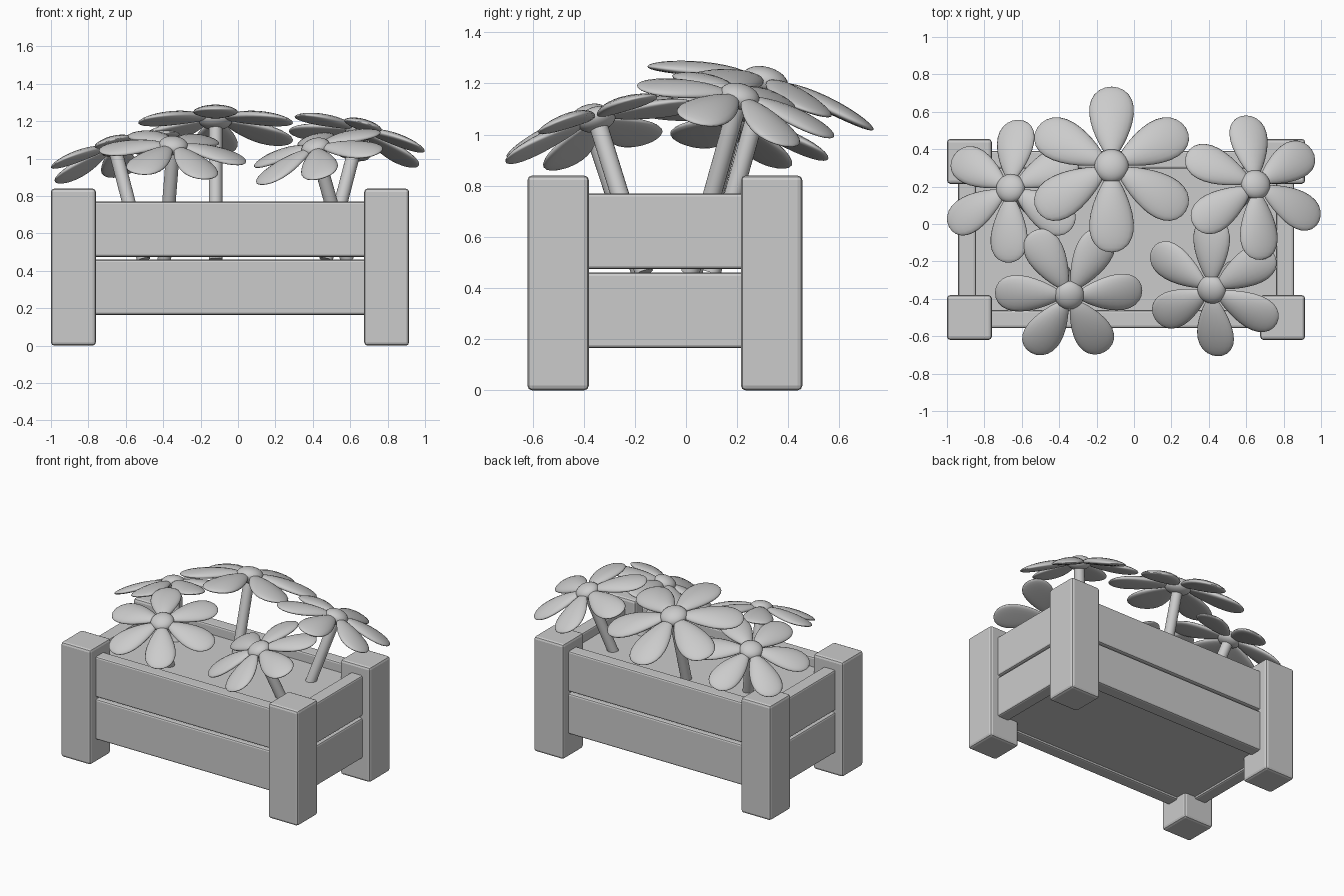
import bpy, bmesh, math
from mathutils import Vector, Matrix

cube = bpy.data.objects.get("Cube")
if cube:
    bpy.data.objects.remove(cube, do_unlink=True)

GREY = (0.6, 0.6, 0.6, 1)
grey = bpy.data.materials.new("plain_grey")
grey.use_nodes = True
grey.diffuse_color = GREY
grey.node_tree.nodes["Principled BSDF"].inputs["Base Color"].default_value = GREY


def finish(bm, name, smooth=False):
    bmesh.ops.recalc_face_normals(bm, faces=bm.faces)
    for f in bm.faces:
        f.smooth = smooth
    mesh = bpy.data.meshes.new(name)
    bm.to_mesh(mesh)
    bm.free()
    mesh.materials.append(grey)
    ob = bpy.data.objects.new(name, mesh)
    bpy.context.collection.objects.link(ob)
    return ob


def box(name, lo, hi, bevel=0):
    lo, hi = Vector(lo), Vector(hi)
    bm = bmesh.new()
    bmesh.ops.create_cube(bm, size=1)
    bmesh.ops.scale(bm, vec=hi - lo, verts=bm.verts)
    bmesh.ops.translate(bm, vec=(lo + hi) / 2, verts=bm.verts)
    ob = finish(bm, name)
    if bevel:
        mod = ob.modifiers.new("bevel", "BEVEL")
        mod.width = bevel
        mod.segments = 2
    return ob


# Planter centre, outer half sizes of the posts and of the plank walls
CX, CY = -0.0425, -0.0825
PX, PY, POST = 0.9575, 0.5375, 0.24
WX, WY, THICK = 0.8975, 0.4735, 0.095

# Corner posts
for sx, side in ((1, "left"), (-1, "right")):
    for sy, end in ((-1, "front"), (1, "back")):
        x, y = CX + sx * (PX - POST / 2), CY + sy * (PY - POST / 2)
        h = POST / 2
        box(f"{end}_{side}_post", (x - h, y - h, 0), (x + h, y + h, 0.84), 0.018)

# Two rows of planks on each side
for row, z0, z1 in (("lower", 0.165, 0.46), ("upper", 0.475, 0.77)):
    for s, end in ((-1, "front"), (1, "back")):
        y = CY + s * (WY - THICK / 2)
        box(f"{end}_{row}_plank", (CX - 0.8, y - THICK / 2, z0),
            (CX + 0.8, y + THICK / 2, z1), 0.012)
    for s, side in ((1, "left"), (-1, "right")):
        x = CX + s * (WX - THICK / 2)
        box(f"{side}_{row}_plank", (x - THICK / 2, CY - 0.39, z0),
            (x + THICK / 2, CY + 0.39, z1), 0.012)

# Floor and soil panels inside the walls
IX, IY = WX - THICK + 0.005, WY - THICK + 0.005
box("floor", (CX - IX, CY - IY, 0.18), (CX + IX, CY + IY, 0.22))
box("soil", (CX - IX, CY - IY, 0.64), (CX + IX, CY + IY, 0.70))


def petal_verts(bm, radius, angle):
    """Flattened teardrop that bends down towards its tip."""
    k = radius / 0.4
    ball = bmesh.ops.create_uvsphere(
        bm, u_segments=20, v_segments=14, radius=1,
        matrix=Matrix.Rotation(math.pi / 2, 4, 'Y'))["verts"]
    for v in ball:
        t = (v.co.x + 1) / 2
        wide = 0.55 + 0.75 * t
        v.co = (k * (0.04 + 0.36 * t),
                k * 0.105 * wide * v.co.y,
                k * (0.026 * v.co.z - 0.06 * t ** 1.6 - 0.012 * v.co.y ** 2))
    bmesh.ops.rotate(bm, verts=ball, cent=(0, 0, 0),
                     matrix=Matrix.Rotation(angle, 3, 'Z'))


def flower(name, centre, lean, radius, phase):
    centre = Vector(centre)
    axis = Vector((lean[0], lean[1], 1))
    # Keep the petals' heading while tilting the bloom along its stem
    turn = Vector((0, 0, 1)).rotation_difference(axis.normalized()).to_matrix().to_4x4()
    place = Matrix.Translation(centre) @ turn

    bm = bmesh.new()
    for i in range(6):
        petal_verts(bm, radius, math.radians(phase + 60 * i))
    finish(bm, name + "_petals", True).matrix_world = place

    # Round heart of the bloom
    bm = bmesh.new()
    bmesh.ops.create_uvsphere(bm, u_segments=24, v_segments=14, radius=radius * 0.2)
    bmesh.ops.scale(bm, vec=(1, 1, 0.6), verts=bm.verts)
    finish(bm, name + "_heart", True).matrix_world = place

    # Straight stem running down through the soil
    length = (centre.z - 0.46) * axis.length
    bm = bmesh.new()
    bmesh.ops.create_cone(bm, cap_ends=True, segments=20, radius1=0.036, radius2=0.036,
                          depth=length, matrix=Matrix.Translation((0, 0, -length / 2)))
    stem = finish(bm, name + "_stem")
    for p in stem.data.polygons:
        p.use_smooth = len(p.vertices) == 4
    stem.matrix_world = place


flower("back_right_flower", (-0.66, 0.19, 1.06), (-0.26, 0.27), 0.395, 28)
flower("back_middle_flower", (-0.12, 0.31, 1.21), (0, 0.28), 0.46, 30)
flower("back_left_flower", (0.65, 0.21, 1.15), (0.26, 0.28), 0.4, 34)
flower("front_right_flower", (-0.345, -0.38, 1.07), (0.08, -0.33), 0.395, 0)
flower("front_left_flower", (0.415, -0.35, 1.06), (-0.28, -0.31), 0.39, 30)
